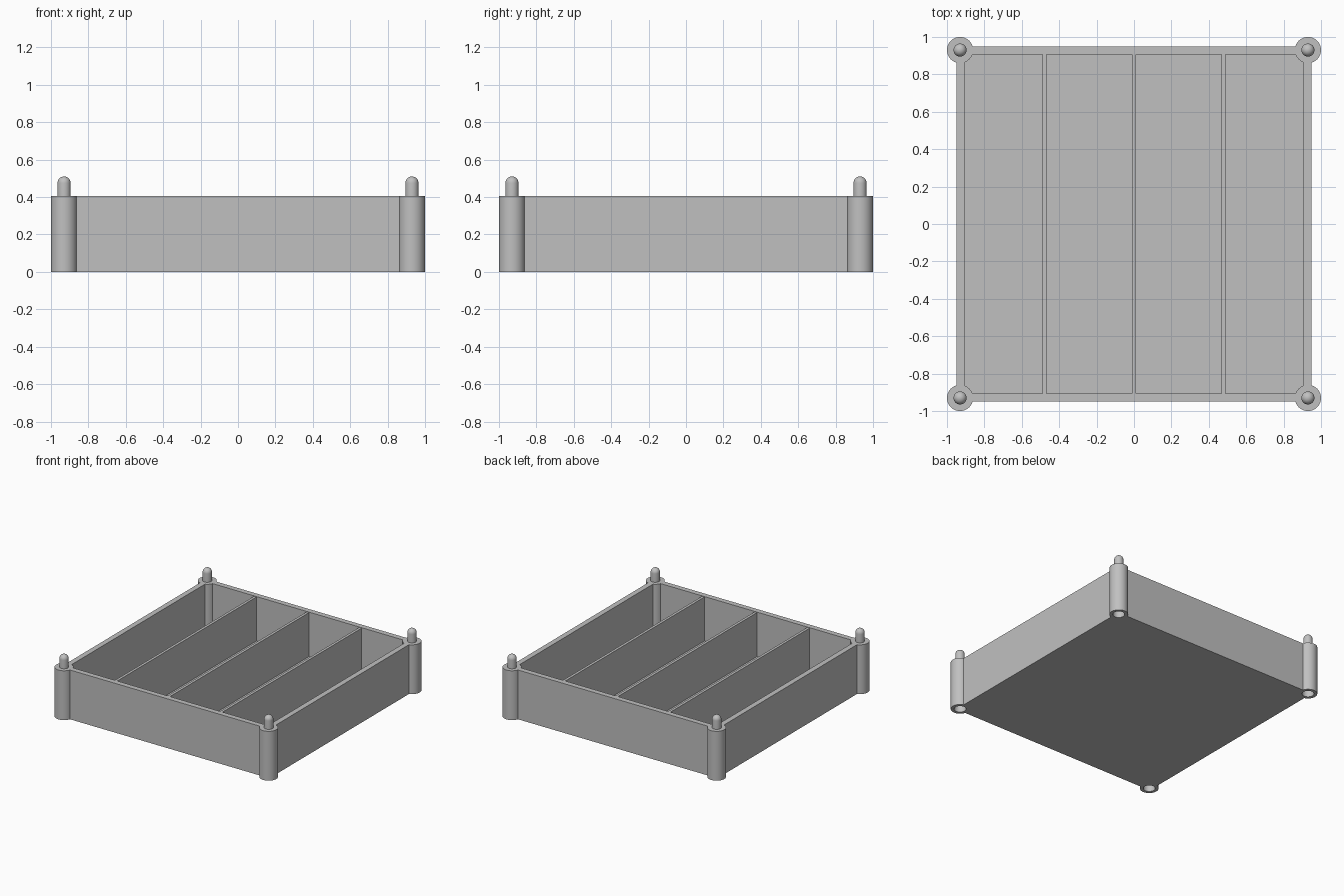
import bpy
import math

cube = bpy.data.objects.get("Cube")
if cube:
    bpy.data.objects.remove(cube, do_unlink=True)

WALL_TOP = 0.405
OUTER, INNER = 0.95, 0.906
FLOOR = 0.04
POST = 0.93
CORNERS = [(sx * POST, sy * POST) for sx in (-1, 1) for sy in (-1, 1)]

grey = bpy.data.materials.new("light grey plastic")
grey.use_nodes = True
colour = (0.53, 0.53, 0.53, 1)
grey.diffuse_color = colour
grey.node_tree.nodes["Principled BSDF"].inputs["Base Color"].default_value = colour


def finish(obj, name):
    obj.name = name
    obj.data.materials.clear()
    obj.data.materials.append(grey)
    return obj


def box(name, x, half_x, half_y, z0, z1):
    bpy.ops.mesh.primitive_cube_add(size=2, location=(x, 0, (z0 + z1) / 2))
    obj = bpy.context.object
    obj.scale = (half_x, half_y, (z1 - z0) / 2)
    bpy.ops.object.transform_apply(location=False, rotation=False, scale=True)
    return finish(obj, name)


def cylinder(name, xy, radius, z0, z1):
    bpy.ops.mesh.primitive_cylinder_add(vertices=48, radius=radius, depth=z1 - z0,
                                        location=(*xy, (z0 + z1) / 2))
    return finish(bpy.context.object, name)


def combine(target, tool, operation):
    tool.hide_render = True
    mod = target.modifiers.new(operation.lower(), "BOOLEAN")
    mod.operation, mod.solver, mod.object = operation, "EXACT", tool
    bpy.context.view_layer.objects.active = target
    bpy.ops.object.modifier_apply(modifier=mod.name)
    bpy.data.objects.remove(tool, do_unlink=True)


def smooth(obj):
    bpy.ops.object.select_all(action="DESELECT")
    obj.select_set(True)
    bpy.context.view_layer.objects.active = obj
    bpy.ops.object.shade_smooth_by_angle(angle=math.radians(30))


# Open tray with round corner posts and sockets underneath
tray = box("tray", 0, OUTER, OUTER, 0, WALL_TOP)
combine(tray, box("cavity", 0, INNER, INNER, FLOOR, 1), "DIFFERENCE")
for xy in CORNERS:
    combine(tray, cylinder("post", xy, 0.07, 0, WALL_TOP), "UNION")
for xy in CORNERS:
    combine(tray, cylinder("socket", xy, 0.045, -0.1, 0.12), "DIFFERENCE")
smooth(tray)

# Dividers between the four compartments
for i, x in enumerate((-0.478, 0, 0.478)):
    box(f"divider_{i + 1}", x, 0.011, INNER + 0.005, FLOOR - 0.01, WALL_TOP - 0.004)

# Round-topped stacking pins, turned from a profile
PIN_R, PIN_TOP, SIDES, STEPS = 0.035, 0.51, 32, 8
arc = [math.pi / 2 * i / STEPS for i in range(STEPS)]
profile = [(PIN_R, WALL_TOP - 0.02)]
profile += [(PIN_R * math.cos(a), PIN_TOP - PIN_R + PIN_R * math.sin(a)) for a in arc]
verts = [(r * math.cos(t), r * math.sin(t), z) for r, z in profile
         for t in (2 * math.pi * k / SIDES for k in range(SIDES))]
verts.append((0, 0, PIN_TOP))
faces = []
for k in range(SIDES):
    n = (k + 1) % SIDES
    for row in range(len(profile) - 1):
        a, b = row * SIDES, (row + 1) * SIDES
        faces.append((a + k, a + n, b + n, b + k))
    last = (len(profile) - 1) * SIDES
    faces.append((last + k, last + n, len(verts) - 1))
faces.append(tuple(reversed(range(SIDES))))
pin_mesh = bpy.data.meshes.new("pin")
pin_mesh.from_pydata(verts, [], faces)
pin_mesh.materials.append(grey)
for i, xy in enumerate(CORNERS):
    pin = bpy.data.objects.new(f"stacking_pin_{i + 1}", pin_mesh)
    pin.location = (*xy, 0)
    bpy.context.collection.objects.link(pin)
smooth(pin)
